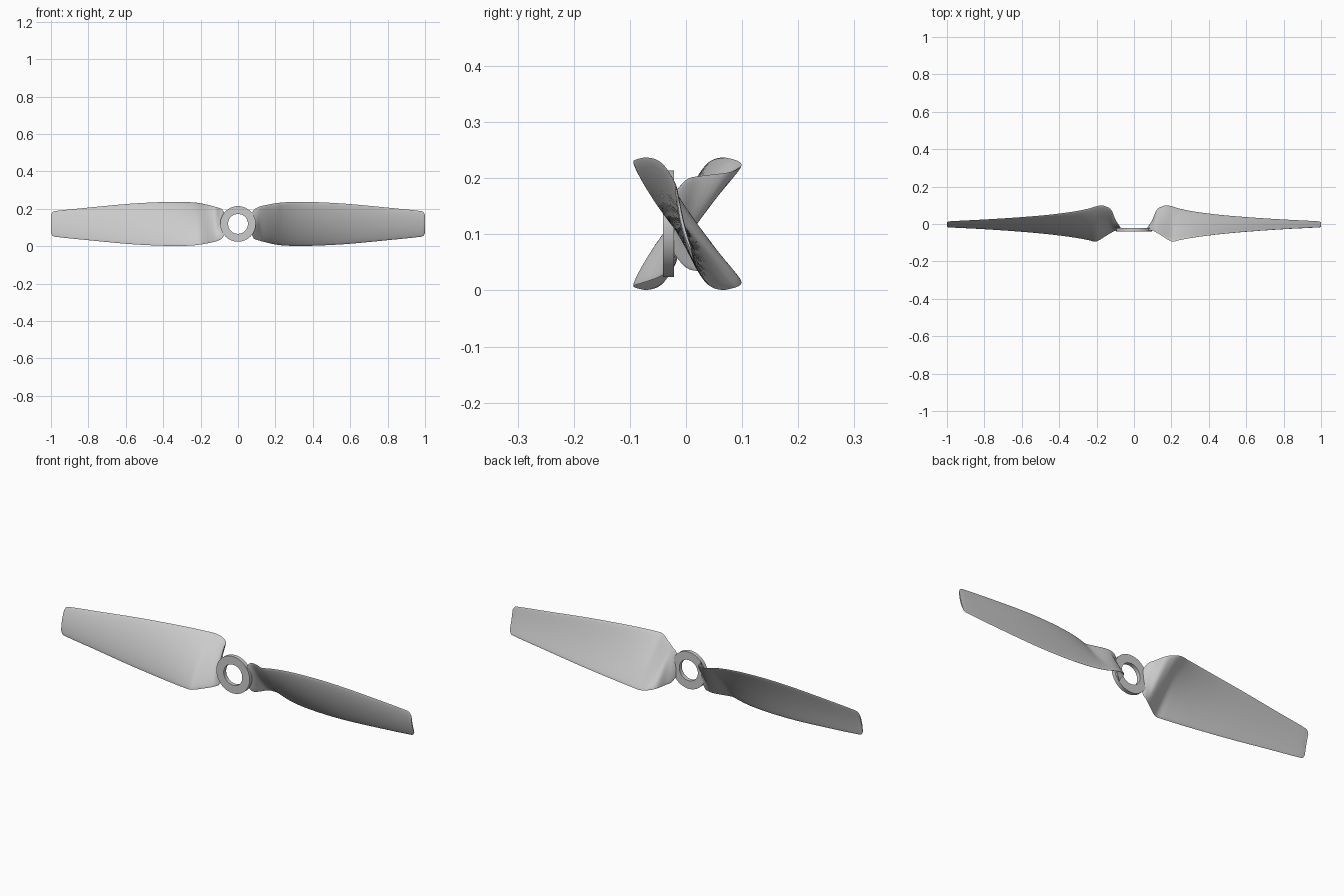
import bpy, bmesh, math
from mathutils import Vector

if "Cube" in bpy.data.objects:
    bpy.data.objects.remove(bpy.data.objects["Cube"])

ZC = 0.119  # height of the spin axis

# Blade stations: x, front edge y/z, back edge y/z, camber, thickness
STATIONS = [
    (0.070, -0.034, 0.050, -0.024, -0.050, 0.000, 0.010),
    (0.085, -0.034, 0.076, 0.000, -0.078, 0.000, 0.011),
    (0.100, -0.036, 0.086, 0.025, -0.085, 0.002, 0.012),
    (0.120, -0.046, 0.094, 0.074, -0.091, 0.004, 0.014),
    (0.150, -0.064, 0.101, 0.094, -0.099, 0.007, 0.016),
    (0.175, -0.080, 0.106, 0.099, -0.105, 0.010, 0.017),
    (0.205, -0.094, 0.111, 0.094, -0.111, 0.012, 0.017),
    (0.240, -0.087, 0.115, 0.083, -0.115, 0.012, 0.017),
    (0.320, -0.072, 0.118, 0.067, -0.118, 0.012, 0.016),
    (0.450, -0.055, 0.115, 0.050, -0.115, 0.011, 0.014),
    (0.600, -0.041, 0.106, 0.037, -0.106, 0.009, 0.012),
    (0.800, -0.027, 0.087, 0.024, -0.087, 0.007, 0.010),
    (0.975, -0.018, 0.069, 0.015, -0.069, 0.005, 0.008),
    (0.992, -0.017, 0.063, 0.013, -0.063, 0.005, 0.007),
    (1.000, -0.014, 0.048, 0.010, -0.048, 0.004, 0.005),
]


def refine(rows, steps=4):
    """Smooth cubic interpolation between stations."""
    def slope(i, k):
        a, b = rows[max(i - 1, 0)], rows[min(i + 1, len(rows) - 1)]
        return (b[k] - a[k]) / (b[0] - a[0])
    out = []
    for i in range(len(rows) - 1):
        p, q = rows[i], rows[i + 1]
        h = q[0] - p[0]
        for j in range(steps):
            t = j / steps
            row = [p[0] + h * t]
            for k in range(1, len(p)):
                row.append((2*t**3 - 3*t**2 + 1) * p[k] + (t**3 - 2*t**2 + t) * h * slope(i, k)
                           + (3*t**2 - 2*t**3) * q[k] + (t**3 - t**2) * h * slope(i + 1, k))
            out.append(row)
    out.append(list(rows[-1]))
    return out


def section(row, n=14):
    """Closed cambered airfoil loop, convex toward the front."""
    x, ty, tz, by, bz, camber, thick = row
    a, b = Vector((ty, tz)), Vector((by, bz))
    d = (b - a).normalized()
    normal = Vector((d.y, -d.x))
    pts = []
    for i in range(2 * n):
        ang = math.pi * i / n
        s = 0.5 - 0.5 * math.cos(ang)
        off = camber * (4 * s * (1 - s)) + thick / 2 * math.sin(ang)
        p = a.lerp(b, s) + normal * off
        pts.append((x, p.x, p.y))
    return pts


def finish(name, bm, angle):
    bmesh.ops.recalc_face_normals(bm, faces=bm.faces)
    me = bpy.data.meshes.new(name)
    bm.to_mesh(me)
    bm.free()
    ob = bpy.data.objects.new(name, me)
    bpy.context.collection.objects.link(ob)
    bpy.ops.object.select_all(action='DESELECT')
    ob.select_set(True)
    bpy.context.view_layer.objects.active = ob
    bpy.ops.object.shade_smooth_by_angle(angle=math.radians(angle))


def bridge(bm, loops, closed=False):
    for i in range(len(loops) if closed else len(loops) - 1):
        a, b = loops[i], loops[(i + 1) % len(loops)]
        for j in range(len(a)):
            k = (j + 1) % len(a)
            bm.faces.new((a[j], a[k], b[k], b[j]))


# Two blades, half a turn apart about the spin axis
for name, s in (("right_blade", 1), ("left_blade", -1)):
    bm = bmesh.new()
    loops = [[bm.verts.new((s * x, y, ZC + s * z)) for x, y, z in section(r)]
             for r in refine(STATIONS)]
    bridge(bm, loops)
    bm.faces.new(loops[0])
    bm.faces.new(loops[-1])
    finish(name, bm, 40)

# Hub ring
bm = bmesh.new()
SIDES = 64
profile = [(0.095, -0.041), (0.095, -0.021), (0.053, -0.021), (0.053, -0.041)]
rings = [[bm.verts.new((r * math.cos(2 * math.pi * i / SIDES), y,
                        ZC + r * math.sin(2 * math.pi * i / SIDES))) for i in range(SIDES)]
         for r, y in profile]
bridge(bm, rings, closed=True)
finish("hub_ring", bm, 30)
